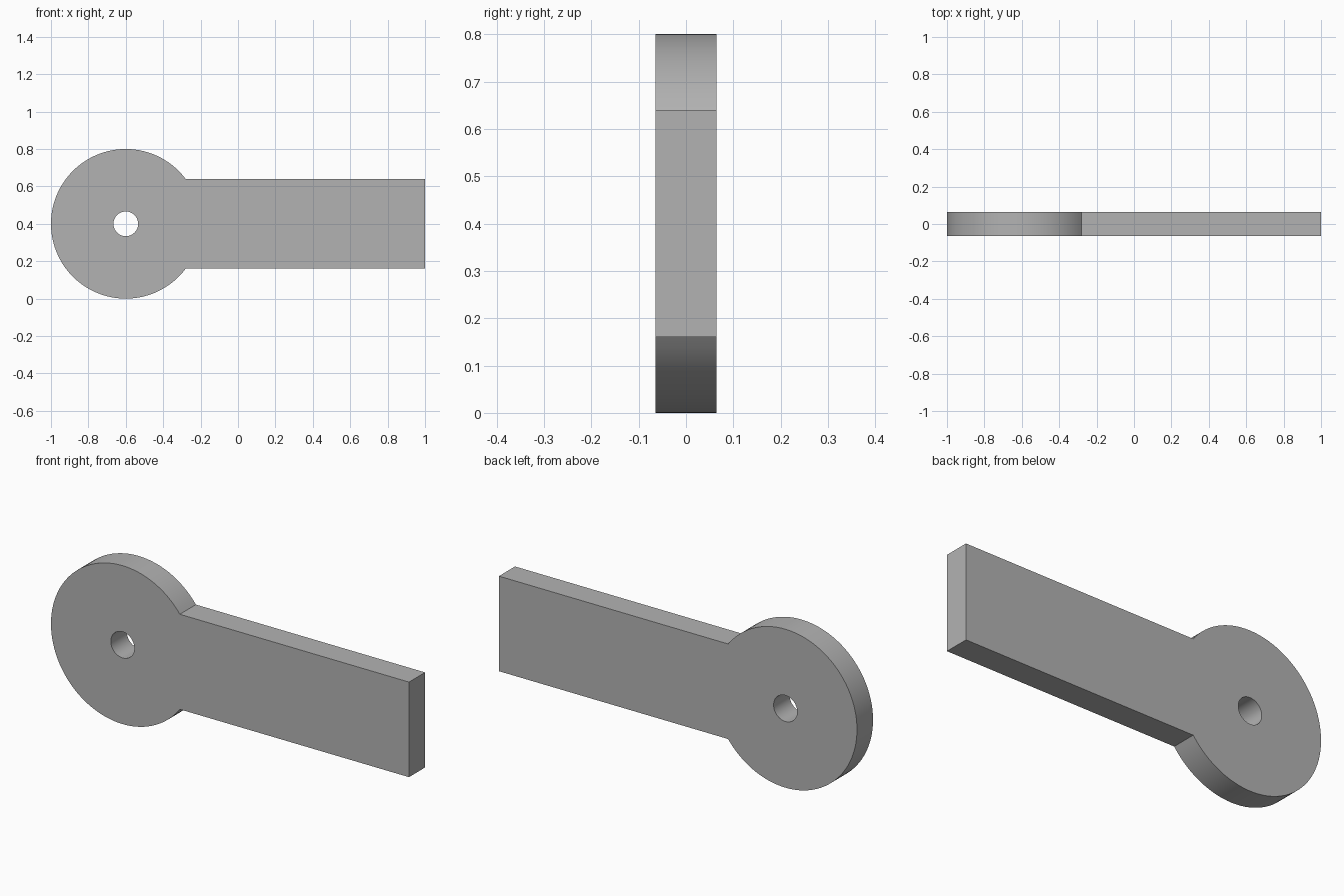
import bpy
import bmesh
from math import asin, cos, sin, pi, radians
from mathutils import Vector

cube = bpy.data.objects.get("Cube")
if cube:
    bpy.data.objects.remove(cube, do_unlink=True)

CENTRE_X, CENTRE_Z = -0.6, 0.4
HEAD_R, HOLE_R = 0.4, 0.066
BAR_HALF, BAR_END = 0.24, 1.0
THICK = 0.128

grey = bpy.data.materials.new("plain grey")
grey.use_nodes = True
colour = (0.45, 0.45, 0.45, 1)
grey.diffuse_color = colour
grey.node_tree.nodes["Principled BSDF"].inputs["Base Color"].default_value = colour


def arc(radius, start, end, steps):
    """Points on an arc around the head centre, both ends included."""
    angles = [start + (end - start) * i / steps for i in range(steps + 1)]
    return [(CENTRE_X + radius * cos(a), CENTRE_Z + radius * sin(a)) for a in angles]


def add_loop(bm, points):
    """Closed loop of edges on the front plane."""
    verts = [bm.verts.new((x, -THICK / 2, z)) for x, z in points]
    return [bm.edges.new((v, verts[i - 1])) for i, v in enumerate(verts)]


# Outline: round head running into the straight bar, with a pivot hole
joint = asin(BAR_HALF / HEAD_R)
outline = arc(HEAD_R, joint, 2 * pi - joint, 80)
outline += [(BAR_END, CENTRE_Z - BAR_HALF), (BAR_END, CENTRE_Z + BAR_HALF)]
hole = arc(HOLE_R, 0, 2 * pi, 48)[:-1]

bm = bmesh.new()
edges = add_loop(bm, outline) + add_loop(bm, hole)
bmesh.ops.triangle_fill(bm, edges=edges, use_beauty=True, normal=Vector((0, -1, 0)))

# Thickness
result = bmesh.ops.extrude_face_region(bm, geom=bm.faces[:], use_keep_orig=True)
back = [g for g in result["geom"] if isinstance(g, bmesh.types.BMVert)]
bmesh.ops.translate(bm, verts=back, vec=(0, THICK, 0))
bmesh.ops.recalc_face_normals(bm, faces=bm.faces[:])

mesh = bpy.data.meshes.new("lever_arm")
bm.to_mesh(mesh)
bm.free()
mesh.materials.append(grey)
lever = bpy.data.objects.new("lever_arm", mesh)
bpy.context.collection.objects.link(lever)

# Smooth rims, crisp corners
bpy.ops.object.select_all(action="DESELECT")
lever.select_set(True)
bpy.context.view_layer.objects.active = lever
bpy.ops.object.shade_smooth_by_angle(angle=radians(30))
